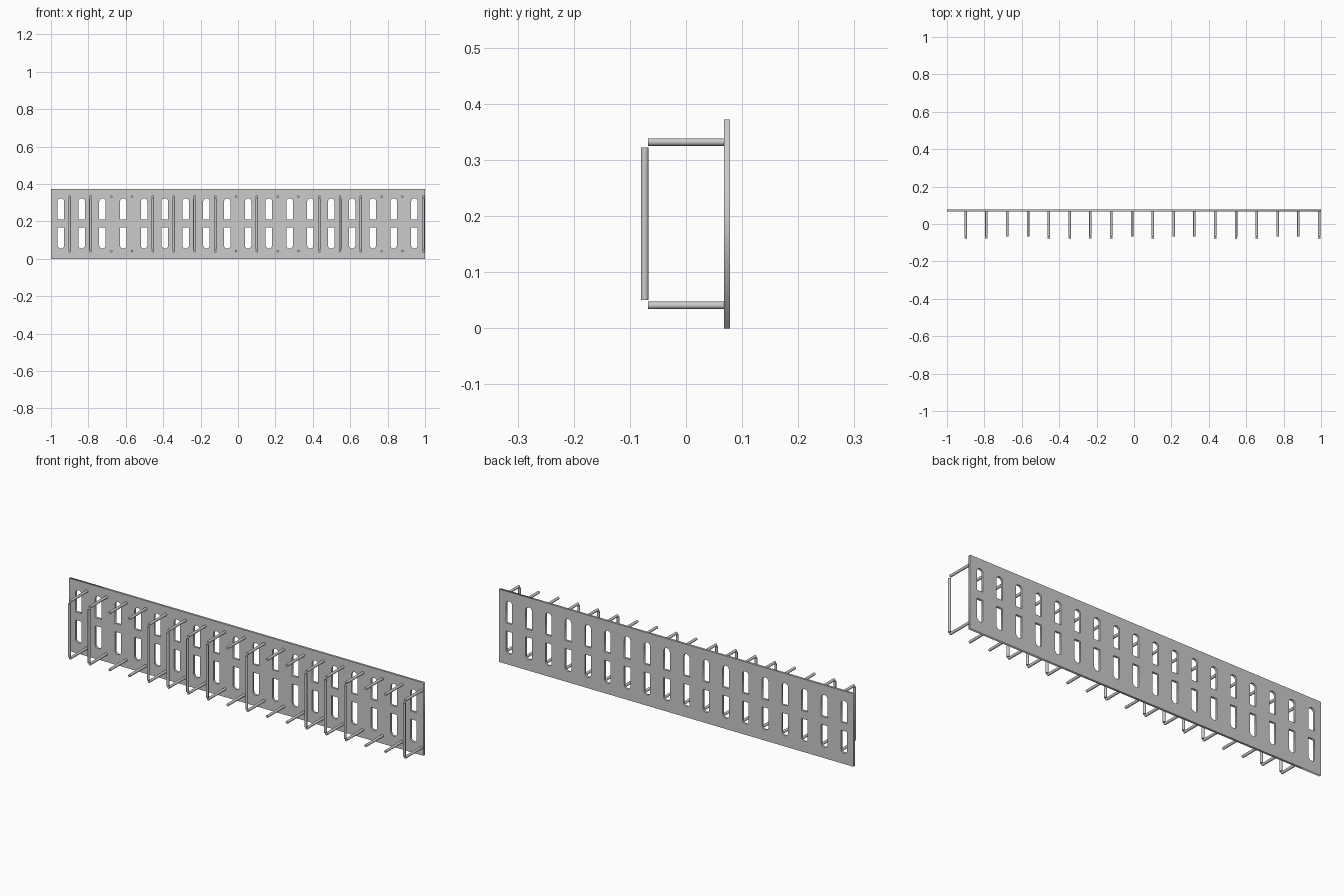
import bpy, math
from mathutils import Vector

if "Cube" in bpy.data.objects:
    bpy.data.objects.remove(bpy.data.objects["Cube"])

COUNT, PITCH = 18, 0.1112
SLOT_X0, PEG_X0 = -0.947, -0.900
WIDTH, HEIGHT = 2.0, 0.372
Y_FRONT, Y_BACK = 0.0675, 0.0785
MID = HEIGHT / 2 + 0.003
BARRED = (0, 1, 4, 5, 6, 7, 9, 12, 13, 14, 17)


def add_loop(curve, pts):
    s = curve.splines.new('POLY')
    s.points.add(len(pts) - 1)
    for p, (x, z) in zip(s.points, pts):
        p.co = (x, z, 0, 1)
    s.use_cyclic_u = True


def slot(cx, sign, r=0.0175, inner=0.021, outer=0.134):
    # flat at the inner end, semicircular at the outer end
    pts = [(cx - r, MID + sign * inner), (cx + r, MID + sign * inner)]
    for i in range(13):
        a = math.pi * i / 12
        pts.append((cx + r * math.cos(a), MID + sign * (outer - r + r * math.sin(a))))
    return pts


def rod(name, a, b, radius=0.0068):
    a, b = Vector(a), Vector(b)
    bpy.ops.mesh.primitive_cylinder_add(vertices=12, radius=radius, depth=(b - a).length,
                                        location=(a + b) / 2)
    ob = bpy.context.object
    ob.name = name
    ob.rotation_euler = (b - a).to_track_quat('Z', 'Y').to_euler()
    bpy.ops.object.shade_smooth_by_angle(angle=math.radians(40))


# slotted back plate
curve = bpy.data.curves.new("back_plate", 'CURVE')
curve.dimensions = '2D'
curve.fill_mode = 'BOTH'
curve.extrude = (Y_BACK - Y_FRONT) / 2
h = WIDTH / 2
add_loop(curve, [(-h, 0), (h, 0), (h, HEIGHT), (-h, HEIGHT)])
for i in range(COUNT):
    for sign in (1, -1):
        add_loop(curve, slot(SLOT_X0 + i * PITCH, sign))
plate = bpy.data.objects.new("back_plate", curve)
bpy.context.collection.objects.link(plate)
plate.rotation_euler = (math.pi / 2, 0, 0)
plate.location.y = (Y_FRONT + Y_BACK) / 2
bpy.context.view_layer.objects.active = plate
plate.select_set(True)
bpy.ops.object.convert(target='MESH')

# pairs of pegs, some closed by an upright bar
for i in range(COUNT):
    x = PEG_X0 + i * PITCH
    rod(f"lower_peg_{i}", (x, -0.068, 0.041), (x, Y_FRONT + 0.002, 0.041))
    rod(f"upper_peg_{i}", (x, -0.068, 0.332), (x, Y_FRONT + 0.002, 0.332))
    if i in BARRED:
        rod(f"front_bar_{i}", (x, -0.0735, 0.051), (x, -0.0735, 0.322))
